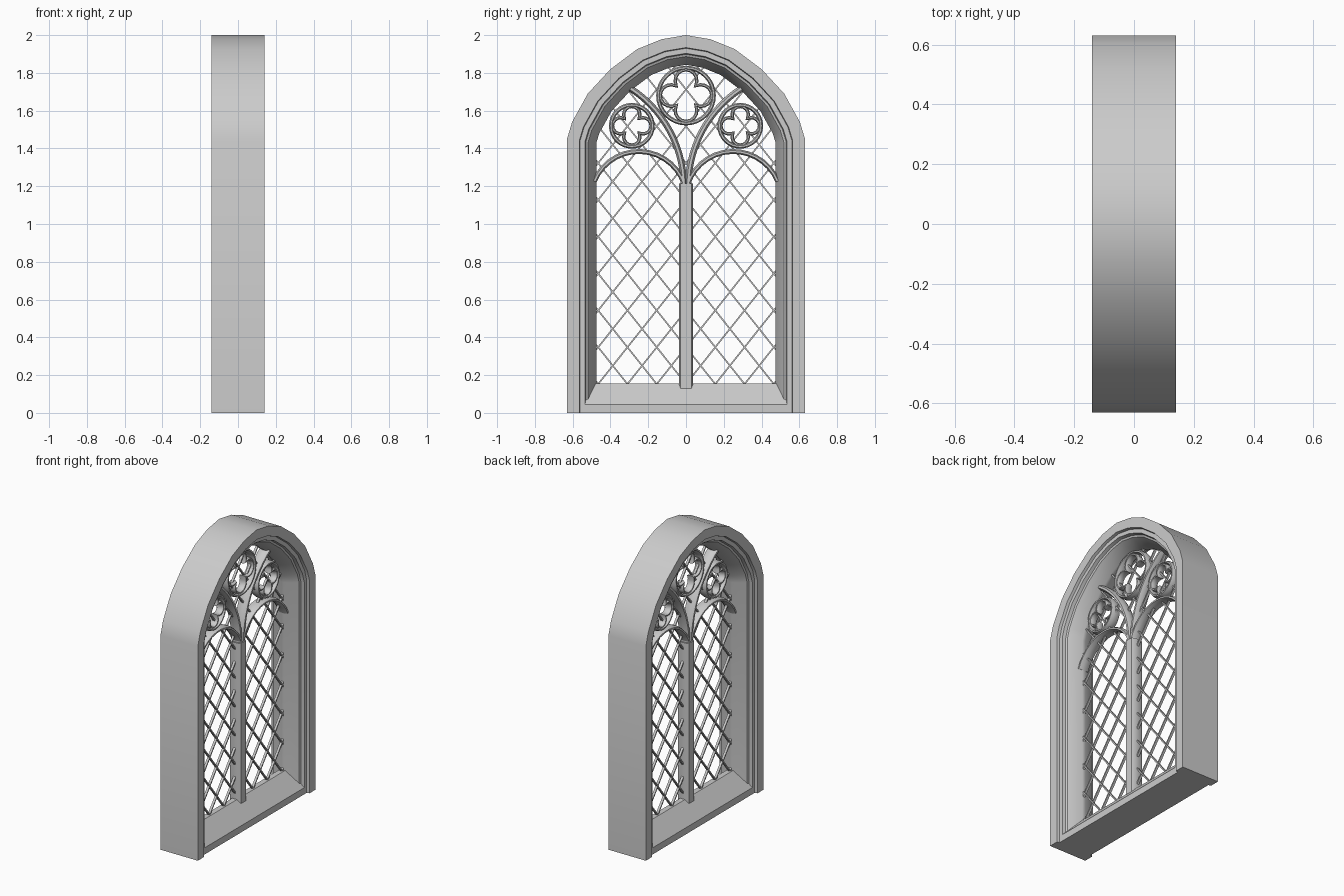
import bpy, bmesh, math
from mathutils import Vector

if "Cube" in bpy.data.objects:
    bpy.data.objects.remove(bpy.data.objects["Cube"])


def finish(bm, name, angle=35):
    bmesh.ops.recalc_face_normals(bm, faces=bm.faces)
    me = bpy.data.meshes.new(name)
    bm.to_mesh(me)
    bm.free()
    me.shade_smooth()
    me.set_sharp_from_angle(angle=math.radians(angle))
    ob = bpy.data.objects.new(name, me)
    bpy.context.collection.objects.link(ob)
    return ob


def offset_path(pts, d, closed=False):
    """Shift a (y, z) path to its left by d with mitred corners."""
    pts = [Vector(p) for p in pts]
    n, out = len(pts), []
    for i, p in enumerate(pts):
        a = pts[i - 1] if (i or closed) else None
        b = pts[(i + 1) % n] if (i < n - 1 or closed) else None
        t1 = (p - a).normalized() if a is not None else (b - p).normalized()
        t2 = (b - p).normalized() if b is not None else t1
        t = (t1 + t2).normalized()
        out.append(p + Vector((-t.y, t.x)) * d / max(t.dot(t1), 0.7))
    return out


def sweep(bm, pts, section, closed=False):
    """Sweep a closed (offset, x) section along a path in the y-z plane."""
    rails = [[bm.verts.new((x, q.x, q.y)) for q in offset_path(pts, d, closed)]
             for d, x in section]
    n, m = len(pts), len(section)
    for i in range(n if closed else n - 1):
        j = (i + 1) % n
        for k in range(m):
            l = (k + 1) % m
            bm.faces.new((rails[k][i], rails[k][j], rails[l][j], rails[l][i]))
    if not closed:
        bm.faces.new([r[0] for r in rails])
        bm.faces.new([r[-1] for r in rails])


def bar(w, d):
    """Chamfered bar section: half width w, half depth d."""
    return [(w, d * .4), (w * .4, d), (-w * .4, d), (-w, d * .4),
            (-w, -d * .4), (-w * .4, -d), (w * .4, -d), (w, -d * .4)]


def arc(cy, cz, r, a0, a1, n):
    return [(cy + r * math.cos(math.radians(a0 + (a1 - a0) * i / n)),
             cz + r * math.sin(math.radians(a0 + (a1 - a0) * i / n)))
            for i in range(n + 1)]


# Outer frame: moulded section swept along the pointed arch
half = [(.63, 0), (.63, 1.45), (.603, 1.54), (.52, 1.69), (.40, 1.82),
        (.26, 1.925), (.13, 1.978)]
outline = half + [(0, 2.0)] + [(-y, z) for y, z in reversed(half)]
prof = [(0, .14), (.065, .14), (.069, .122), (.095, .122), (.1, .1),
        (.112, .095), (.155, .012)]
bm = bmesh.new()
sweep(bm, outline, prof + [(d, -x) for d, x in reversed(prof)])
finish(bm, "arched_frame", 30)

# Sloped sill on both faces
sec = [(.122, 0), (.122, .045), (.018, .155)]
sec += [(-x, z) for x, z in reversed(sec)]
bm = bmesh.new()
ends = [[bm.verts.new((x, y, z)) for x, z in sec] for y in (-.55, .55)]
for e in ends:
    bm.faces.new(e)
for k in range(6):
    l = (k + 1) % 6
    bm.faces.new((ends[0][k], ends[0][l], ends[1][l], ends[1][k]))
finish(bm, "sill")

# Central mullion
bm = bmesh.new()
m = [(.037, .022), (.028, .042)]
m += [(-d, x) for d, x in reversed(m)]
sweep(bm, [(0, .13), (0, 1.215)], m + [(-d, -x) for d, x in m])
finish(bm, "mullion")

# Light arches and the branching ribs above the mullion
bm = bmesh.new()
for s in (1, -1):
    for path, w in ((arc(-.25, 1.13, .254, 158, 18, 14), .013),
                    (arc(-.629, 1.2, .617, 0, 57, 14), .017)):
        sweep(bm, [(s * y, z) for y, z in path], bar(w, .036))
finish(bm, "tracery_ribs")

# Roundels with quatrefoils
for name, cy, cz, r in (("top_roundel", 0, 1.68, .147),
                        ("left_roundel", -.287, 1.52, .110),
                        ("right_roundel", .287, 1.52, .110)):
    bm = bmesh.new()
    sweep(bm, arc(cy, cz, r, 0, 360, 32)[:-1], bar(.011, .032), True)
    foil = []
    for k in range(4):
        a = k * 90
        c = r * .54
        foil += arc(cy + c * math.cos(math.radians(a)),
                    cz + c * math.sin(math.radians(a)),
                    r * .39, a - 120, a + 120, 10)[:-1]
    sweep(bm, foil, bar(.009, .024), True)
    finish(bm, name)

# Diamond lattice, each wire clipped to the opening
opening = offset_path(outline, .148)
opening[0].y = opening[-1].y = .145
step, rise = .155, .195
bm = bmesh.new()
for s in (1, -1):
    d = Vector((step * s, rise)).normalized()
    for i in range(-16, 17):
        p = Vector((step * (i + .5), .25))
        t0, t1 = -9, 9
        for j, a in enumerate(opening):
            e = opening[(j + 1) % len(opening)] - a
            nrm = Vector((-e.y, e.x))
            den, num = nrm.dot(d), nrm.dot(a - p)
            if abs(den) < 1e-9:
                if num > 0:
                    t1 = -9
            elif den > 0:
                t0 = max(t0, num / den)
            else:
                t1 = min(t1, num / den)
        if t1 - t0 > .02:
            w, x = .004, .008
            sweep(bm, [p + d * t0, p + d * t1],
                  [(w, x), (-w, x), (-w, -x), (w, -x)])
finish(bm, "lattice")
